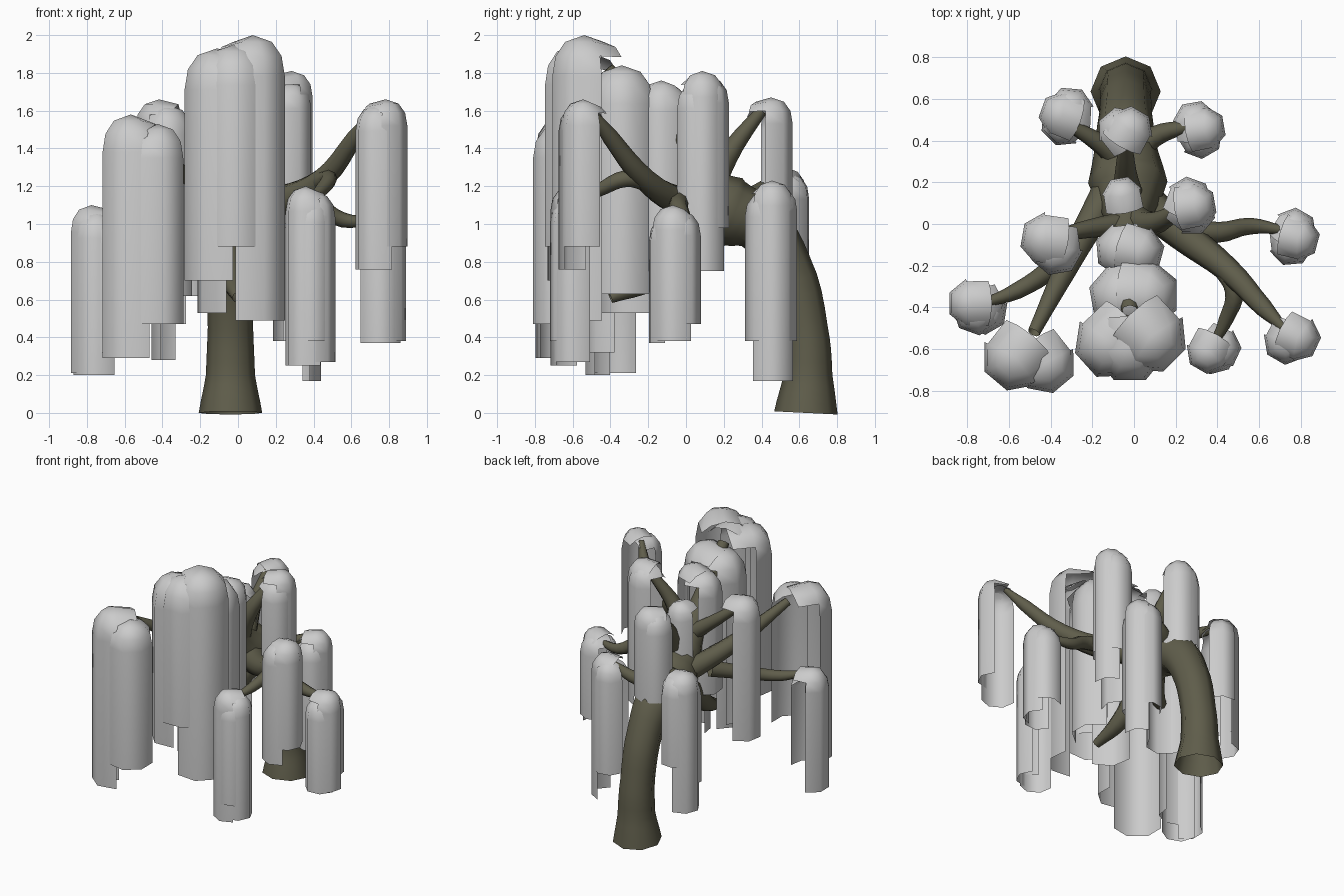
import bpy, bmesh, math
from mathutils import Vector

cube = bpy.data.objects.get("Cube")
if cube:
    bpy.data.objects.remove(cube, do_unlink=True)


def material(name, color):
    m = bpy.data.materials.new(name)
    m.use_nodes = True
    m.diffuse_color = (*color, 1)
    m.node_tree.nodes["Principled BSDF"].inputs["Base Color"].default_value = (*color, 1)
    return m


bark = material("olive bark", (0.115, 0.11, 0.07))
leaf = material("pale grey foliage", (0.6, 0.6, 0.6))


def smooth(obj, degrees):
    bpy.ops.object.select_all(action="DESELECT")
    obj.select_set(True)
    bpy.context.view_layer.objects.active = obj
    if obj.type == "CURVE":
        bpy.ops.object.convert(target="MESH")
    bpy.ops.object.shade_smooth_by_angle(angle=math.radians(degrees))


def limb(name, points):
    """Tapered eight-sided tube through (x, y, z, radius) points."""
    curve = bpy.data.curves.new(name, "CURVE")
    curve.dimensions = "3D"
    curve.bevel_depth = 1
    curve.bevel_resolution = 2
    curve.resolution_u = 4
    spline = curve.splines.new("BEZIER")
    spline.bezier_points.add(len(points) - 1)
    for p, (x, y, z, r) in zip(spline.bezier_points, points):
        p.co, p.radius = (x, y, z), r
        p.handle_left_type = p.handle_right_type = "AUTO"
    curve.materials.append(bark)
    obj = bpy.data.objects.new(name, curve)
    bpy.context.collection.objects.link(obj)
    smooth(obj, 60)


DRAPED = 3
ARC = math.radians(152)
# Dome profile as (radius, drop), both relative to the sheet radius
DOME = [(0.6, 0.2), (0.9, 0.62), (1, 1.2)]


def add_sheet(bm, centre, r, top, bottom, facing):
    """Hanging half-hexagon curtain with a domed top and a wide lip behind."""
    a = math.radians(facing)
    ahead = Vector((math.cos(a), math.sin(a), 0))
    side = Vector((-ahead.y, ahead.x, 0))

    def point(u, v, z):
        return bm.verts.new(centre + ahead * u * r + side * v * r + Vector((0, 0, z)))

    def arc(rad, z):
        angles = [ARC * (i / DRAPED - 0.5) for i in range(DRAPED + 1)]
        return [point(rad * math.cos(t), rad * math.sin(t), z) for t in angles]

    apex = point(0, 0, top)
    rows = [arc(k, top - d * r) for k, d in DOME] + [arc(1, bottom)]
    for i in range(DRAPED):
        bm.faces.new((apex, rows[0][i], rows[0][i + 1]))
        for up, low in zip(rows, rows[1:]):
            bm.faces.new((up[i], low[i], low[i + 1], up[i + 1]))
    # Lip reaching back over the branch tip
    mid = point(-0.8, 0, top - 0.2 * r)
    for end, s in ((0, -1), (-1, 1)):
        inner = point(-0.75, s * 0.55, top - 0.35 * r)
        outer = point(-0.65, s * 0.9, top - 0.65 * r)
        near, far = rows[0][end], rows[1][end]
        for quad in ((apex, near, inner, mid), (near, far, outer, inner)):
            bm.faces.new(quad if s > 0 else quad[::-1])


def cluster(name, x, y, top, r, sheets):
    """Overlapping curtains, each (facing in degrees, bottom height)."""
    bm = bmesh.new()
    for n, (facing, bottom) in enumerate(sheets):
        a = math.radians(facing)
        shift = Vector((math.cos(a), math.sin(a), 0)) * r * 0.3
        add_sheet(bm, Vector((x, y, 0)) + shift, r, top - 0.03 * n, bottom, facing)
    mesh = bpy.data.meshes.new(name)
    bm.to_mesh(mesh)
    bm.free()
    mesh.materials.append(leaf)
    obj = bpy.data.objects.new(name, mesh)
    bpy.context.collection.objects.link(obj)
    smooth(obj, 60)


# Trunk leaning forward, then rising into the crown
limb("trunk", [(-.04, .635, 0, .168), (-.04, .645, .2, .13), (-.04, .63, .45, .12),
               (-.04, .54, .78, .125), (-.04, .38, 1.0, .145), (-.03, .2, 1.08, .19),
               (-.03, .02, 1.25, .11), (-.03, -.15, 1.5, .07), (-.02, -.42, 1.82, .04)])
limb("drooping_branch", [(-.04, .22, 1.0, .1), (-.05, 0, .88, .08),
                         (-.03, -.2, .7, .06), (0, -.4, .61, .03)])

# Branches on the left side
limb("left_main_branch", [(0, .15, 1.08, .1), (.22, -.04, 1.12, .08),
                          (.45, -.22, 1.24, .06), (.62, -.4, 1.46, .045),
                          (.72, -.5, 1.6, .02)])
limb("left_side_branch", [(.15, 0, 1.12, .06), (.4, -.04, 1.1, .05),
                          (.56, -.01, 1.02, .04), (.72, -.03, 1.02, .02)])
limb("left_front_branch", [(.42, -.2, 1.22, .05), (.48, -.32, 1.24, .045),
                           (.44, -.46, 1.18, .035), (.39, -.56, 1.14, .02)])
limb("left_upper_branch", [(-.03, .04, 1.2, .08), (.08, .0, 1.45, .06), (.24, .08, 1.72, .03)])
limb("left_rear_branch", [(-.02, .32, 1.05, .07), (.1, .42, 1.08, .05), (.27, .47, 1.16, .03)])

# Branches on the right side
limb("right_main_branch", [(-.04, .28, 1.06, .1), (-.2, .02, 1.16, .07),
                           (-.33, -.22, 1.28, .055), (-.48, -.52, 1.46, .03)])
limb("right_side_branch", [(-.2, 0, 1.08, .06), (-.38, -.2, 1.02, .05),
                           (-.56, -.32, 1.0, .04), (-.72, -.38, 1.04, .02)])
limb("right_upper_branch", [(-.04, 0, 1.3, .06), (-.2, -.02, 1.42, .045), (-.38, -.06, 1.56, .03)])
limb("right_rear_branch", [(-.04, .28, 1.1, .07), (-.14, .37, 1.16, .05), (-.3, .47, 1.24, .03)])
limb("rear_upper_branch", [(-.03, .12, 1.2, .08), (-.04, .26, 1.42, .05), (-.04, .4, 1.6, .03)])

# Hanging foliage
cluster("crown_left_foliage", .04, -.5, 2.0, .18, [(-45, .49)])
cluster("crown_front_foliage", -.02, -.53, 1.95, .18, [(-90, .88)])
cluster("crown_right_foliage", -.07, -.53, 1.93, .18, [(-138, .7)])
cluster("middle_foliage", 0, -.34, 1.84, .17, [(0, .63), (190, .53)])
cluster("inner_foliage", -.02, -.12, 1.76, .13, [(-15, .75), (185, .85)])
cluster("centre_foliage", -.05, .1, 1.6, .1, [(100, 1.0)])
cluster("left_upper_foliage", .25, .08, 1.81, .115, [(10, .75), (70, .98), (-40, 1.0)])
cluster("left_rear_foliage", .3, .45, 1.23, .11, [(10, .17), (100, .38), (-60, .38)])
cluster("rear_foliage", -.04, .42, 1.67, .115, [(60, 1.0), (130, 1.0)])
cluster("right_rear_foliage", -.31, .51, 1.3, .115, [(160, .28), (85, .62), (225, .47)])
cluster("right_upper_foliage", -.38, -.08, 1.66, .13, [(170, .62), (-80, .62)])
cluster("left_side_foliage", .75, -.06, 1.1, .11, [(-15, .38), (60, .47), (-85, .37)])
cluster("left_main_foliage", .75, -.53, 1.66, .115, [(-25, .88), (-120, .76)])
cluster("left_front_foliage", .375, -.58, 1.2, .11, [(-120, .25), (-25, .27), (-75, .38)])
cluster("right_main_foliage", -.535, -.6, 1.58, .165, [(-130, .29)])
cluster("right_main_inner_foliage", -.455, -.63, 1.53, .15, [(-50, .47)])
cluster("right_side_foliage", -.74, -.38, 1.1, .12, [(180, .21), (-110, .2), (-60, .32)])
